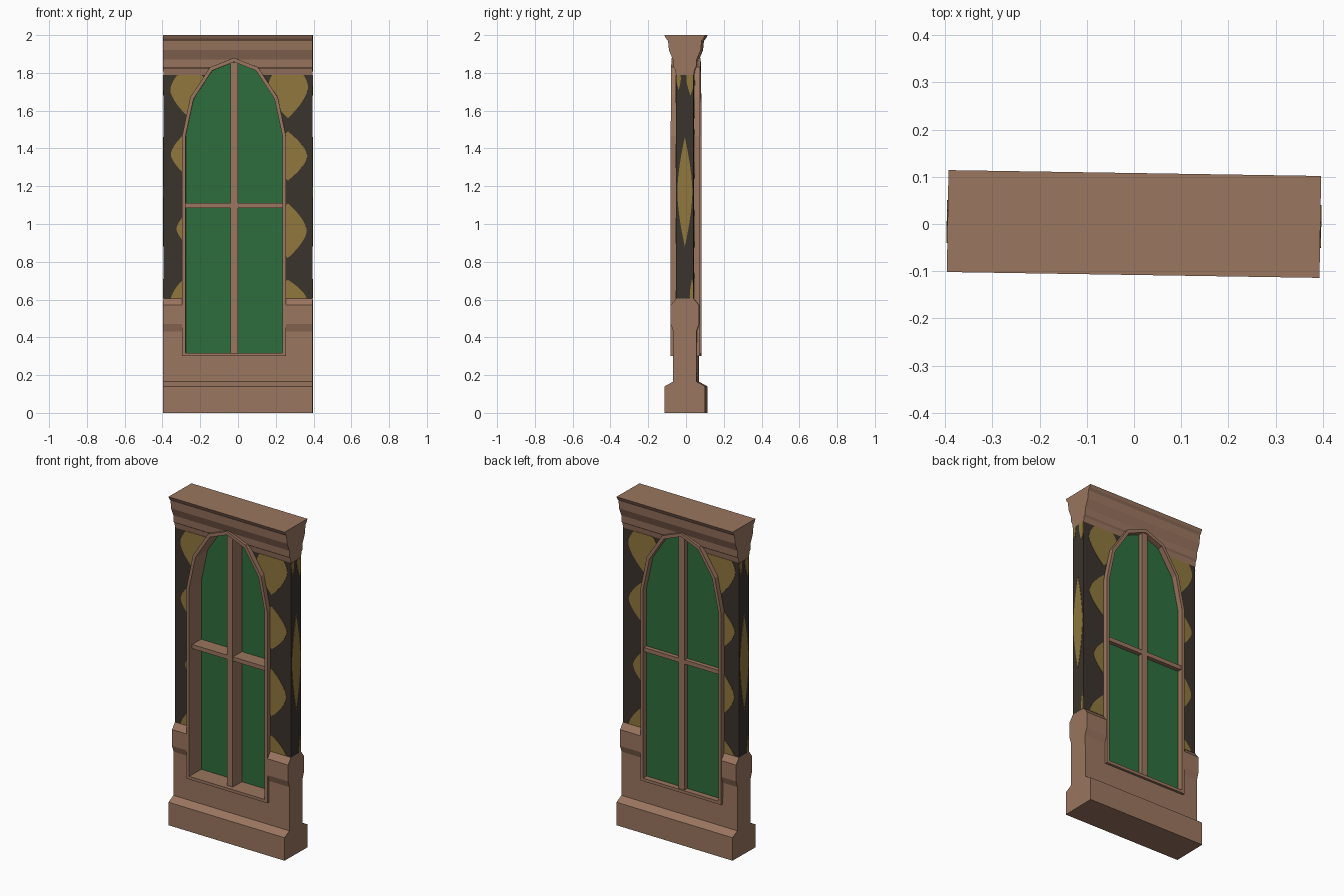
import bpy, bmesh, math
from mathutils import Matrix

if "Cube" in bpy.data.objects:
    bpy.data.objects.remove(bpy.data.objects["Cube"])

TURN = Matrix.Rotation(math.radians(-0.9), 4, 'Z')   # whole model is turned slightly
HALF = 0.395                                         # half width of the wall
WALL = 0.047                                         # half thickness of the papered wall


def material(name, rgb):
    m = bpy.data.materials.new(name)
    m.diffuse_color = (*rgb, 1)
    m.use_nodes = True
    m.node_tree.nodes["Principled BSDF"].inputs["Base Color"].default_value = m.diffuse_color
    return m


WOOD = material("brown wood", (0.325, 0.180, 0.116))
PAPER = material("dark wallpaper", (0.043, 0.033, 0.025))
OLIVE = material("olive pattern", (0.275, 0.185, 0.046))
GLASS = material("green glass", (0.026, 0.155, 0.046))


def add_prism(bm, pts, lo, hi, axis):
    """Closed outline extruded along x (points are y,z) or y (points are x,z)."""
    def place(p, d):
        return (d, p[0], p[1]) if axis == 'x' else (p[0], d, p[1])
    a = [bm.verts.new(place(p, lo)) for p in pts]
    b = [bm.verts.new(place(p, hi)) for p in pts]
    bm.faces.new(a)
    bm.faces.new(b[::-1])
    for i in range(len(pts)):
        j = (i + 1) % len(pts)
        bm.faces.new((a[j], a[i], b[i], b[j]))


def finish(bm, name, mat):
    bmesh.ops.recalc_face_normals(bm, faces=bm.faces)
    bm.transform(TURN)
    me = bpy.data.meshes.new(name)
    bm.to_mesh(me)
    bm.free()
    me.materials.append(mat)
    ob = bpy.data.objects.new(name, me)
    bpy.context.collection.objects.link(ob)
    return ob


def prism(name, pts, lo, hi, axis, mat):
    bm = bmesh.new()
    add_prism(bm, pts, lo, hi, axis)
    return finish(bm, name, mat)


def moulding(name, half, mat):
    """Front-back symmetric profile (depth, height) run along the wall."""
    pts = [(-d, z) for d, z in half] + [(d, z) for d, z in reversed(half)]
    return prism(name, pts, -HALF, HALF, 'x', mat)


def box(name, x0, x1, z0, z1, y0, y1, mat):
    return prism(name, [(x0, z0), (x1, z0), (x1, z1), (x0, z1)], y0, y1, 'y', mat)


# Wall layers: panelled base, papered wall, cornice
base = moulding("wainscot", [(0.108, 0), (0.108, 0.14), (0.063, 0.165), (0.061, 0.43),
                             (0.075, 0.47), (0.075, 0.57), (WALL, 0.605)], WOOD)
wall = moulding("papered_wall", [(WALL, 0.605), (WALL, 1.79)], PAPER)
cornice = moulding("cornice", [(WALL, 1.79), (0.052, 1.82), (0.060, 1.83), (0.063, 1.87),
                               (0.084, 1.92), (0.089, 1.97), (0.100, 1.983), (0.108, 2.0)], WOOD)

# Window outline: straight sides and a six-sided arch, inset by t
CX = -0.02


def window_outline(t):
    right = [(0.275 - t, 0.30 + t), (0.275 - t, 1.465), (0.232 - t, 1.67 - t * 0.4),
             (0.127 - t * 0.6, 1.83 - t)]
    return ([(CX + x, z) for x, z in right] + [(CX, 1.88 - t * 1.2)]
            + [(CX - x, z) for x, z in reversed(right)])


# Wallpaper pattern: pointed oval plates, clipped to the papered area
def blob(c, z, w, h, limit):
    pts, n = [], 10
    side = [(w * (1 - abs(i / n) ** 1.6), h * i / n) for i in range(-n, n + 1)]
    ring = side + [(-a, b) for a, b in side[-2:0:-1]]
    for a, b in ring:
        p = (max(-limit, min(limit, c + a)), max(0.606, min(1.789, z + b)))
        if not pts or (abs(p[0] - pts[-1][0]) + abs(p[1] - pts[-1][1])) > 1e-5:
            pts.append(p)
    # drop points that the clip left along one straight line
    keep = [p for i, p in enumerate(pts)
            if not (p[1] == pts[i - 1][1] == pts[(i + 1) % len(pts)][1])]
    return keep


columns = [(0.265, [(1.725, 0.107, 0.165), (1.36, 0.103, 0.13), (0.965, 0.10, 0.145), (0.60, 0.10, 0.105)]),
           (-0.255, [(1.71, 0.103, 0.15), (1.37, 0.10, 0.13), (0.975, 0.07, 0.10), (0.60, 0.10, 0.14)])]
plates = []
for side, sign in (("front", 1), ("back", -1)):
    bm = bmesh.new()
    for cx, rows in columns:
        for z, w, h in rows:
            add_prism(bm, blob(sign * cx, z, w, h, HALF - 0.002),
                      -sign * (WALL + 0.002), -sign * (WALL - 0.003), 'y')
    plates.append(finish(bm, side + "_wallpaper_pattern", OLIVE))
for side, sign in (("right", 1), ("left", -1)):
    bm = bmesh.new()
    for y, z, w, h in ((0, 1.17, 0.040, 0.29), (0.030, 1.77, 0.022, 0.09),
                       (-0.033, 1.77, 0.012, 0.06), (0.038, 0.62, 0.012, 0.09)):
        add_prism(bm, blob(sign * y, z, w, h, WALL - 0.001),
                  sign * (HALF - 0.003), sign * (HALF + 0.002), 'x')
    finish(bm, side + "_wallpaper_pattern", OLIVE)

# Cut the window opening through the wall layers and the pattern
cutter = prism("opening_cutter", window_outline(0.008), -0.3, 0.3, 'y', WOOD)
cutter.hide_render = True
for ob in [base, wall, cornice] + plates:
    mod = ob.modifiers.new("opening", 'BOOLEAN')
    mod.operation, mod.object, mod.solver = 'DIFFERENCE', cutter, 'EXACT'
    bpy.context.view_layer.objects.active = ob
    bpy.ops.object.modifier_apply(modifier=mod.name)
bpy.data.objects.remove(cutter)

# Window frame: ring swept through the full wall depth
bm = bmesh.new()
FD = 0.077
loops = [[bm.verts.new((x, y, z)) for x, z in window_outline(t)]
         for t, y in ((0, -FD), (0.018, -FD), (0.018, FD), (0, FD))]
n = len(loops[0])
for k in range(4):
    a, b = loops[k], loops[(k + 1) % 4]
    for i in range(n):
        j = (i + 1) % n
        bm.faces.new((a[i], a[j], b[j], b[i]))
finish(bm, "window_frame", WOOD)

# Glass near the back, with bars showing on both sides
prism("window_glass", window_outline(0.014), 0.037, 0.043, 'y', GLASS)
box("upright_bar", CX - 0.02, CX + 0.02, 0.31, 1.855, -0.05, 0.070, WOOD)
box("cross_bar", CX - 0.262, CX + 0.262, 1.085, 1.11, -0.048, 0.068, WOOD)
